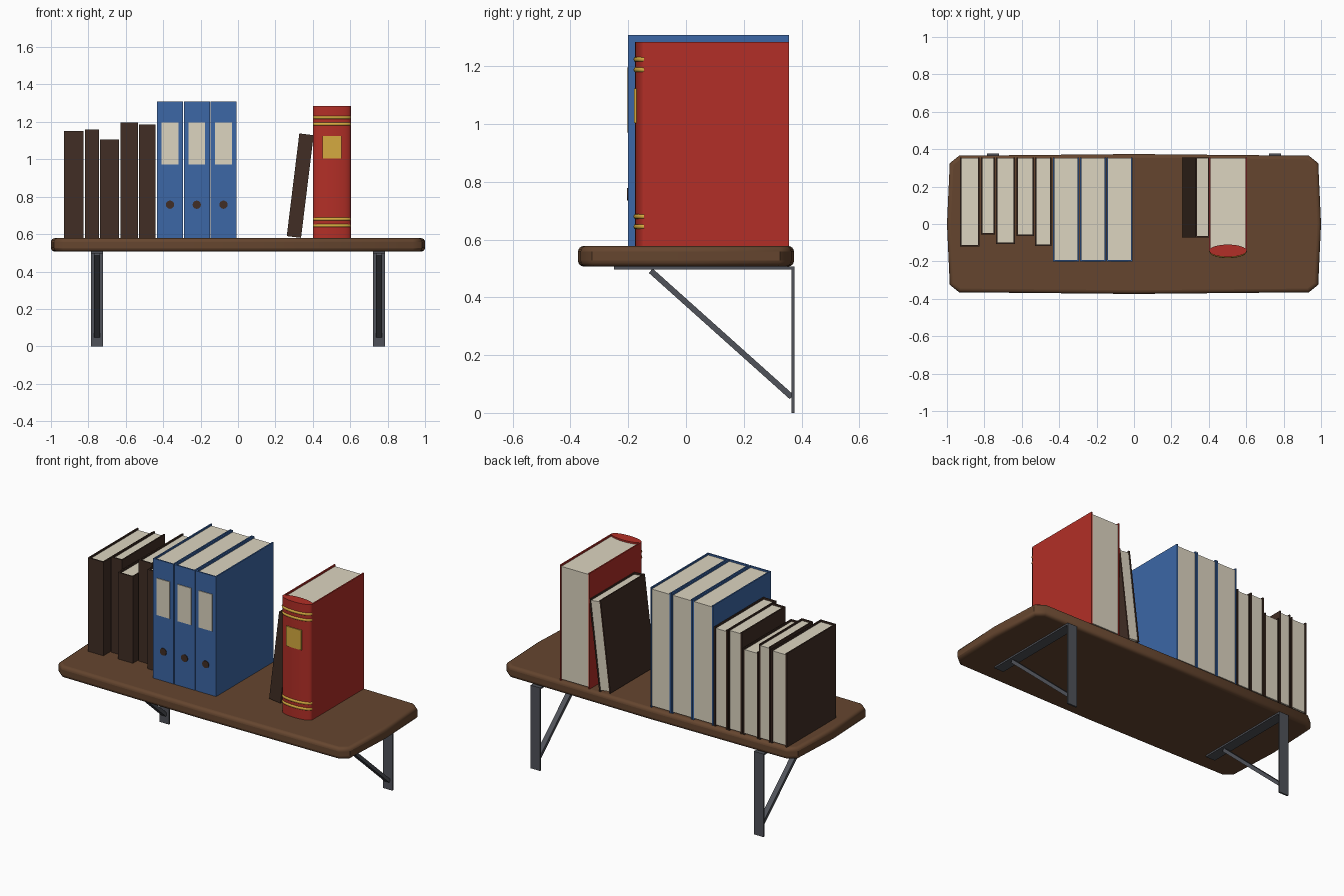
import bpy, bmesh, math
from mathutils import Matrix, Vector

if "Cube" in bpy.data.objects:
    bpy.data.objects.remove(bpy.data.objects["Cube"])


def material(name, rgb):
    m = bpy.data.materials.new(name)
    m.diffuse_color = (*rgb, 1)
    m.use_nodes = True
    m.node_tree.nodes["Principled BSDF"].inputs["Base Color"].default_value = m.diffuse_color
    return m


WOOD = material("shelf wood", (0.13, 0.060, 0.028))
LEATHER = material("dark leather", (0.052, 0.027, 0.018))
PAPER = material("paper", (0.72, 0.66, 0.53))
BLUE = material("binder blue", (0.045, 0.135, 0.38))
RED = material("red cloth", (0.45, 0.028, 0.02))
GOLD = material("gold", (0.66, 0.40, 0.05))
METAL = material("bracket metal", (0.08, 0.085, 0.10))


def prism(name, pts, z0, z1, mat, smooth=False, bevel=0):
    """Extrude an xy outline from z0 to z1."""
    bm = bmesh.new()
    face = bm.faces.new([bm.verts.new((x, y, z0)) for x, y in pts])
    ext = bmesh.ops.extrude_face_region(bm, geom=[face])
    bmesh.ops.translate(bm, vec=(0, 0, z1 - z0),
                        verts=[v for v in ext["geom"] if isinstance(v, bmesh.types.BMVert)])
    bmesh.ops.recalc_face_normals(bm, faces=bm.faces)
    me = bpy.data.meshes.new(name)
    bm.to_mesh(me)
    bm.free()
    me.materials.append(mat)
    ob = bpy.data.objects.new(name, me)
    bpy.context.collection.objects.link(ob)
    if bevel:
        mod = ob.modifiers.new("rounded edges", "BEVEL")
        mod.width, mod.segments, mod.limit_method = bevel, 4, "ANGLE"
        mod.angle_limit = math.radians(60)
    if smooth:
        bpy.ops.object.select_all(action="DESELECT")
        ob.select_set(True)
        bpy.context.view_layer.objects.active = ob
        bpy.ops.object.shade_smooth_by_angle(angle=math.radians(40))
    return ob


def box(name, x0, x1, y0, y1, z0, z1, mat):
    return prism(name, [(x0, y0), (x1, y0), (x1, y1), (x0, y1)], z0, z1, mat)


def ellipse(cx, cy, rx, ry, n):
    return [(cx + rx * math.cos(2 * math.pi * i / n), cy + ry * math.sin(2 * math.pi * i / n))
            for i in range(n)]


BASE, BACK, T = 0.578, 0.356, 0.008


def book(name, x0, x1, y0, top, mat):
    """U-shaped cover wrapped around a slightly recessed page block."""
    cover = prism(name + "_cover", [(x0, y0), (x1, y0), (x1, BACK), (x1 - T, BACK), (x1 - T, y0 + T),
                                    (x0 + T, y0 + T), (x0 + T, BACK), (x0, BACK)], BASE, top, mat)
    pages = box(name + "_pages", x0 + T, x1 - T, y0 + T, BACK - 0.004, BASE + 0.008, top - 0.01, PAPER)
    return cover, pages


# Shelf board with slightly bowed edges and cut corners
quarter = [(1.0, 0), (0.985, 0.325), (0.935, 0.365), (0, 0.374)]
outline = (quarter[:3] + [(-x, y) for x, y in quarter[::-1]]
           + [(-x, -y) for x, y in quarter[1:3]] + [(x, -y) for x, y in quarter[:0:-1]])
prism("shelf_board", outline, 0.507, BASE, WOOD, smooth=True, bevel=0.02)

# Wall brackets: upright, arm and diagonal strut
for side, s in (("left", -1), ("right", 1)):
    cx = 0.754 * s
    box(side + "_bracket_upright", cx - 0.032, cx + 0.032, 0.366, 0.376, 0, 0.507, METAL)
    box(side + "_bracket_arm", cx - 0.032, cx + 0.032, -0.25, 0.366, 0.497, 0.507, METAL)
    a, b = Vector((cx, -0.122, 0.492)), Vector((cx, 0.366, 0.055))
    strut = box(side + "_bracket_strut", -0.016, 0.016, -0.01, 0.01, 0, (b - a).length, METAL)
    strut.matrix_world = Matrix.Translation(a) @ Matrix.Rotation(
        math.atan2(b.z - a.z, b.y - a.y) - math.pi / 2, 4, "X")

# Row of dark books: left, right, front, top
row = [(-0.93, -0.825, -0.12, 1.15), (-0.818, -0.743, -0.056, 1.16), (-0.737, -0.635, -0.107, 1.107),
       (-0.627, -0.535, -0.064, 1.197), (-0.528, -0.44, -0.118, 1.185)]
for i, (x0, x1, y0, top) in enumerate(row):
    book(f"dark_book_{i + 1}", x0, x1, y0, top, LEATHER)

# Leaning dark book, pivoted on its lower right edge
tilt = Matrix.Translation((0.337, 0, 0.58)) @ Matrix.Rotation(math.radians(7), 4, "Y")
for part in book("leaning_book", -0.077, 0, -0.072, BASE + 0.553, LEATHER):
    part.matrix_world = tilt @ Matrix.Translation((0, 0, -BASE))

# Blue binders with spine label and finger hole
for i in range(3):
    x0 = -0.433 + 0.143 * i
    cx = x0 + 0.0695
    book(f"binder_{i + 1}", x0, x0 + 0.139, -0.2, 1.309, BLUE)
    box(f"binder_{i + 1}_label", cx - 0.045, cx + 0.045, -0.204, -0.2, 0.971, 1.196, PAPER)
    hole = prism(f"binder_{i + 1}_finger_hole", ellipse(0, 0, 0.022, 0.022, 20), 0, 0.004, LEATHER, smooth=True)
    hole.matrix_world = Matrix.Translation((cx, -0.2, 0.757)) @ Matrix.Rotation(math.pi / 2, 4, "X")

# Large red book: two boards, rounded spine, pages
RX0, RX1, RC, SY, RTOP = 0.401, 0.603, 0.502, -0.143, 1.284
box("red_book_left_board", RX0, RX0 + T, SY, BACK, BASE, RTOP, RED)
box("red_book_right_board", RX1 - T, RX1, SY, BACK, BASE, RTOP, RED)
box("red_book_pages", RX0 + T, RX1 - T, SY, BACK - 0.004, BASE + 0.008, RTOP - 0.01, PAPER)
prism("red_book_spine", ellipse(RC, SY, 0.1, 0.033, 40), BASE, RTOP, RED, smooth=True)
box("red_book_label", RC - 0.051, RC + 0.051, -0.18, -0.171, 1.003, 1.124, GOLD)

# Raised gold bands following the spine
for i, z in enumerate((0.645, 0.680, 1.188, 1.224)):
    cu = bpy.data.curves.new(f"gold_band_{i + 1}", "CURVE")
    cu.dimensions, cu.bevel_depth, cu.bevel_resolution, cu.use_fill_caps = "3D", 0.0095, 2, True
    sp = cu.splines.new("POLY")
    sp.points.add(20)
    for k, p in enumerate(sp.points):
        a = math.pi * (1 + k / 20)
        p.co = (RC + 0.093 * math.cos(a), SY + 0.0295 * math.sin(a), z, 1)
    cu.materials.append(GOLD)
    ob = bpy.data.objects.new(cu.name, cu)
    bpy.context.collection.objects.link(ob)
    bpy.ops.object.select_all(action="DESELECT")
    ob.select_set(True)
    bpy.context.view_layer.objects.active = ob
    bpy.ops.object.convert(target="MESH")
    bpy.ops.object.shade_smooth_by_angle(angle=math.radians(50))
